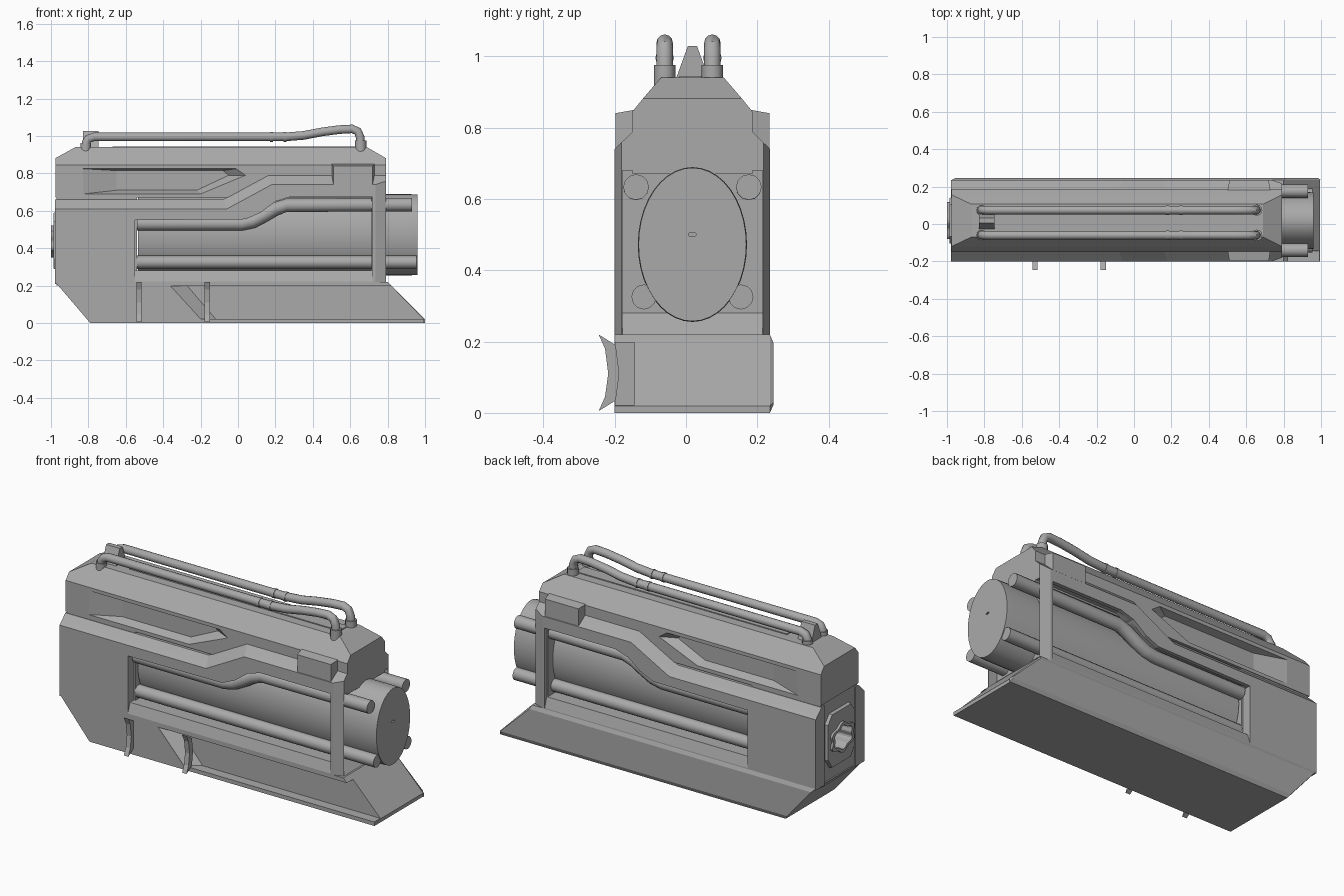
import bpy, bmesh, math
from mathutils import Vector

if "Cube" in bpy.data.objects:
    bpy.data.objects.remove(bpy.data.objects["Cube"])

C = 0.018  # y of the housing's centre plane
grey = bpy.data.materials.new("dark_grey")
grey.diffuse_color = (.4, .4, .4, 1)
grey.use_nodes = True
grey.node_tree.nodes["Principled BSDF"].inputs["Base Color"].default_value = grey.diffuse_color


def loft(name, rings):
    """Closed solid through rings of equal point count, flat end caps."""
    bm = bmesh.new()
    vs = [[bm.verts.new((p[0], p[1] + C, p[2])) for p in r] for r in rings]
    n = len(rings[0])
    for a, b in zip(vs, vs[1:]):
        for i in range(n):
            j = (i + 1) % n
            bm.faces.new((a[i], a[j], b[j], b[i]))
    bm.faces.new(vs[0])
    bm.faces.new(vs[-1])
    bmesh.ops.recalc_face_normals(bm, faces=bm.faces)
    me = bpy.data.meshes.new(name)
    bm.to_mesh(me)
    bm.free()
    me.materials.append(grey)
    ob = bpy.data.objects.new(name, me)
    bpy.context.collection.objects.link(ob)
    return ob


def xz(pts, y):
    return [(x, y, z) for x, z in pts]


def yz(pts, x):
    return [(x, y, z) for y, z in pts]


def box(name, x0, x1, y0, y1, z0, z1):
    r = [(x0, z0), (x1, z0), (x1, z1), (x0, z1)]
    return loft(name, [xz(r, y0), xz(r, y1)])


def rect(x0, x1, hy, z):
    return [(x0, -hy, z), (x1, -hy, z), (x1, hy, z), (x0, hy, z)]


def cut(ob, cutter):
    """Boolean difference, baked, then the cutter is removed."""
    m = ob.modifiers.new("cut", 'BOOLEAN')
    m.operation, m.solver, m.object = 'DIFFERENCE', 'EXACT', cutter
    bpy.context.view_layer.update()
    me = bpy.data.meshes.new_from_object(
        ob.evaluated_get(bpy.context.evaluated_depsgraph_get()))
    ob.modifiers.clear()
    ob.data = me
    bpy.data.objects.remove(cutter)


def smooth(ob):
    bpy.ops.object.select_all(action='DESELECT')
    ob.select_set(True)
    bpy.context.view_layer.objects.active = ob
    bpy.ops.object.shade_smooth_by_angle(angle=math.radians(40))


def oval(cy, cz, ry, rz, n=16):
    return [(cy + ry * math.cos(2 * math.pi * i / n),
             cz + rz * math.sin(2 * math.pi * i / n)) for i in range(n)]


def tube(name, path, r, n=12):
    """Round pipe along a path lying in a plane of constant y."""
    rings = []
    for i, p in enumerate(path):
        t = (Vector(path[min(i + 1, len(path) - 1)]) - Vector(path[max(i - 1, 0)])).normalized()
        side = Vector((0, 1, 0))
        up = t.cross(side)
        rings.append([Vector(p) + r * (math.cos(a) * side + math.sin(a) * up)
                      for a in (2 * math.pi * k / n for k in range(n))])
    ob = loft(name, rings)
    smooth(ob)
    return ob


# Upper shell with bevelled roof and a sunken panel on each side
shell = loft("upper_shell", [rect(-.975, .79, .168, .67), rect(-.975, .79, .168, .845),
                             rect(-.975, .79, .138, .882), rect(-.87, .69, .088, .94)])
for s in (-1, 1):
    outer = [(-.83, .825), (-.01, .825), (.04, .79), (-.2, .69), (-.83, .69)]
    inner = [(-.65, .815), (-.08, .815), (-.05, .79), (-.22, .71), (-.65, .71)]
    cut(shell, loft("c", [xz(outer, s * .18), xz(outer, s * .167), xz(inner, s * .125)]))

# Side plates with stepped upper edge and open window
window = [(-.55, .28), (.72, .28), (.72, .675), (.28, .675), (.2, .65), (.12, .59),
          (.04, .555), (-.55, .55)]
cavity = [(-.54, .2), (.9, .2), (.9, .68), (.27, .68), (.03, .568), (-.54, .568)]


def plate_ring(y, drop, right):
    return xz([(-.978, .66 - drop), (-.08 + drop * .4, .66 - drop), (.16 + drop * .4, .79 - drop),
               (right, .79 - drop), (right, .21), (-.978, .21)], y)


for s in (-1, 1):
    side = "front" if s < 0 else "back"
    plate = loft(side + "_side_plate", [plate_ring(s * .218, .05, .735), plate_ring(s * .199, .032, .79),
                                        plate_ring(s * .166, 0, .79), plate_ring(s * .14, 0, .788)])
    cut(plate, loft("c", [xz(cavity, s * .1), xz(cavity, s * .196)]))
    cut(plate, loft("c", [xz(window, s * .1), xz(window, s * .3)]))
    sill = [(s * .219, .22), (s * .198, .285), (s * .25, .285)]
    cut(plate, loft("c", [yz(sill, -.55), yz(sill, .72)]))
    # Raised latch block on each side
    loft(side + "_latch_block", [xz([(.51, .69), (.72, .69), (.72, .84), (.51, .84)], s * .216),
                                 xz([(.5, .68), (.73, .68), (.73, .85), (.5, .85)], s * .16)])
    # Conduits seen through the window
    tube(side + "_lower_conduit", [(-.54, s * .136, .325), (.955, s * .136, .325)], .035)
    up = [(-.54, .53), (.02, .53), (.08, .543), (.14, .575), (.2, .61), (.26, .63), (.93, .633)]
    tube(side + "_upper_conduit", [(x, s * .158, z) for x, z in up], .036)

# Solid rear block, end bulkhead and inner floor
box("rear_block", -.97, -.54, -.164, .164, .2, .69)
box("end_bulkhead", .715, .735, -.197, .197, .25, .69)
floor = [(-.55, .2), (.79, .2), (.79, .22), (.735, .28), (-.55, .28)]
loft("inner_floor", [xz(floor, -.197), xz(floor, .197)])

# Oval barrel core
core = loft("barrel_core", [yz(oval(0, .472, a, b, 40), x) for x, a, b in
                            ((-.535, .15, .214), (.92, .153, .217), (.96, .151, .215))])
smooth(core)
cut(core, loft("c", [yz(oval(0, .5, .012, .006, 8), .94), yz(oval(0, .5, .012, .006, 8), 1)]))

# Base hull, cut away along the lower front
base = loft("base_hull", [xz([(-.978, .22), (-.79, 0), (.995, 0), (.995, .02), (.8, .22)], y)
                          for y in (-.218, .218)])
r_out = [(-.36, .197), (-.2, .022), (1.1, .022), (1.1, .197)]
r_in = [(-.27, .197), (-.12, .022), (1.1, .022), (1.1, .197)]
cut(base, loft("c", [xz(r_out, -.3), xz(r_out, -.217), xz(r_in, -.163)]))
b_in = [(-.978, .22), (-.79, 0), (1, 0), (1, .02), (.8, .22)]
b_out = [(-.955, .197), (-.805, .022), (.985, .022), (.985, .03), (.81, .197)]
loft("base_back_panel", [xz(b_in, .217), xz(b_out, .227)])

# Curved clips on the lower front
for i, x in enumerate((-.53, -.165)):
    clip = [(-.263, .22), (-.245, .18), (-.236, .11), (-.245, .045), (-.263, .005),
            (-.215, .035), (-.205, .11), (-.215, .19)]
    loft("clip_%d" % (i + 1), [yz(clip, x - .014), yz(clip, x + .014)])

# Rear end panel and lobed port
panel = [(-.13, .34), (-.09, .28), (.09, .28), (.13, .34), (.13, .55), (.09, .6), (-.09, .6), (-.13, .55)]
rear = loft("rear_panel", [yz(panel, -.95),
                           yz([(y * .93, .44 + (z - .44) * .93) for y, z in panel], -.987)])


def lobes(k):
    pts = []
    for i in range(48):
        a = 2 * math.pi * i / 48
        r = k * (1 - .1 * math.cos(6 * a))
        pts.append((.1 * r * math.cos(a), .435 + .078 * r * math.sin(a)))
    return pts


port = loft("rear_port", [yz(lobes(1), -.95), yz(lobes(1), -1)])
for ob in (port, rear, bpy.data.objects["rear_block"]):
    cut(ob, loft("c", [yz(lobes(.78), -.9), yz(lobes(.78), -1.1)]))

# Roof strip and sight rib
box("roof_strip", -.67, .65, -.036, .036, .93, .945)
rib = [(-.045, .94), (-.013, 1.028), (.013, 1.028), (.045, .94)]
loft("sight_rib", [yz(rib, -.83), yz(rib, -.745)])

# Twin roof pipes with sockets and collars
run = [(-.815, .93), (-.812, .965), (-.8, .985), (-.77, .995), (.25, .995), (.35, 1.003),
       (.45, 1.022), (.54, 1.034), (.61, 1.038), (.64, 1.025), (.653, .995), (.656, .93)]
for s in (-1, 1):
    side = "front" if s < 0 else "back"
    y = s * .067 - .011
    tube(side + "_roof_pipe", [(x, y, z) for x, z in run], .023)
    tube(side + "_pipe_socket_right", [(.656, y, .89), (.656, y, .975)], .03)
    tube(side + "_pipe_socket_left", [(-.815, y, .92), (-.813, y, .96)], .028)
    for x in (.18, .25):
        tube(side + "_pipe_collar", [(x - .008, y, .995), (x + .008, y, .995)], .026)
